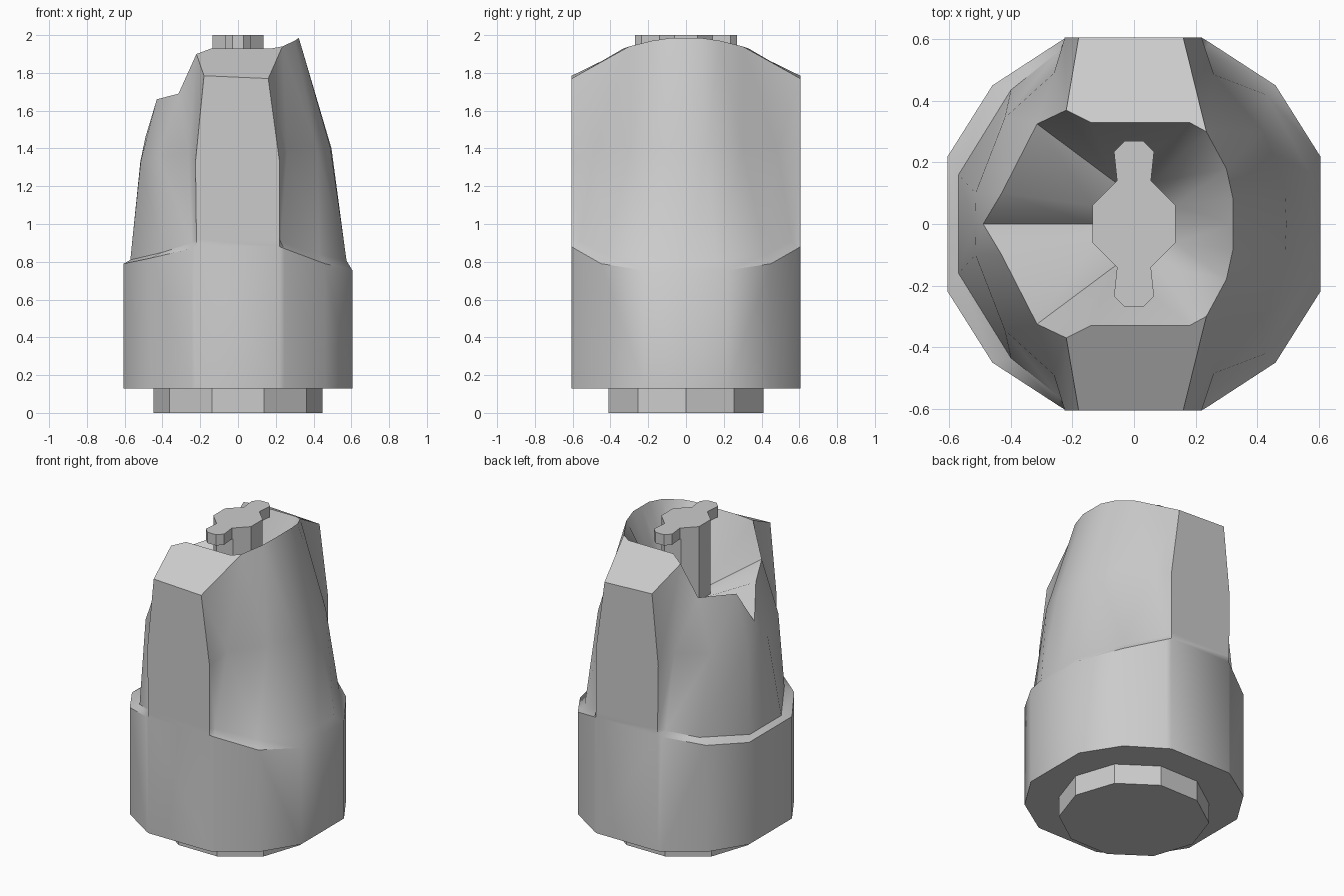
import bpy, bmesh, math
from mathutils import Vector

if "Cube" in bpy.data.objects:
    bpy.data.objects.remove(bpy.data.objects["Cube"])


def make(name, bm, angle=40):
    bmesh.ops.remove_doubles(bm, verts=bm.verts[:], dist=0.0005)
    bmesh.ops.recalc_face_normals(bm, faces=bm.faces[:])
    me = bpy.data.meshes.new(name)
    bm.to_mesh(me)
    bm.free()
    ob = bpy.data.objects.new(name, me)
    bpy.context.collection.objects.link(ob)
    bpy.ops.object.select_all(action='DESELECT')
    ob.select_set(True)
    bpy.context.view_layer.objects.active = ob
    bpy.ops.object.shade_smooth_by_angle(angle=math.radians(angle))
    return ob


def prism(name, outline, z0, z1):
    bm = bmesh.new()
    f = bm.faces.new([bm.verts.new((x, y, z0)) for x, y in outline])
    r = bmesh.ops.extrude_face_region(bm, geom=[f])
    for v in r['geom']:
        if isinstance(v, bmesh.types.BMVert):
            v.co.z = z1
    if not any(abs(q.calc_center_median().z - z0) < 1e-5 for q in bm.faces):
        bm.faces.new([v for v in bm.verts if abs(v.co.z - z0) < 1e-5])
    return make(name, bm, 30)


# Body: half rings from the +x side round the back lug to the -x side
outline = [(.605, 0), (.605, .22), (.46, .45), (.245, .59), (.22, .605),
           (-.22, .605), (-.245, .59), (-.46, .45), (-.605, .22), (-.605, 0)]
rim_z = [.755, .755, .79, .87, .88, .88, .87, .82, .79, .79]
rings = [
    [(x, y, .13) for x, y in outline],
    [(x, y, z) for (x, y), z in zip(outline, rim_z)],
    # foot of the tapered shells
    [(.575, 0, .8), (.575, .16, .805), (.43, .42, .84), (.228, .56, .91), (.22, .605, .92),
     (-.22, .605, .92), (-.245, .56, .9), (-.40, .435, .85), (-.57, .16, .81), (-.57, 0, .81)],
    # middle
    [(.495, 0, 1.4), (.49, .11, 1.4), (.42, .30, 1.4), (.26, .485, 1.39), (.22, .605, 1.33),
     (-.225, .605, 1.33), (-.26, .49, 1.38), (-.42, .345, 1.36), (-.515, .10, 1.33), (-.517, 0, 1.33)],
    # rim
    [(.322, 0, 1.985), (.322, .08, 1.985), (.30, .18, 1.97), (.235, .30, 1.94), (.16, .605, 1.77),
     (-.18, .605, 1.785), (-.22, .37, 1.9), (-.315, .325, 1.69), (-.43, .10, 1.66), (-.49, 0, 1.46)],
]
bm = bmesh.new()
for side in (1, -1):
    R = [[bm.verts.new((x, y * side, z)) for x, y, z in ring] for ring in rings]
    for lo, hi in zip(R, R[1:]):
        for i in range(9):
            bm.faces.new((lo[i], lo[i + 1], hi[i + 1], hi[i]))
    bm.faces.new(R[0])
    # Lug top and the funnel down to the post
    A, B, C, D, E, F, G, H, I, J = R[-1]
    P, Q = [bm.verts.new((x, .33 * side, 1.93)) for x in (.18, -.14)]
    o = [bm.verts.new((x, y * side, 1.52)) for x, y in
         ((.135, 0), (.135, .06), (.06, .135), (-.06, .135), (-.135, .06), (-.135, 0))]
    for f in ((D, E, F, G, Q, P), (A, B, o[1], o[0]), (B, C, o[1]), (C, D, o[2], o[1]),
              (D, P, o[2]), (P, Q, o[3], o[2]), (Q, G, o[3]), (G, H, o[3]),
              (H, I, o[4], o[3]), (I, J, o[5], o[4])):
        bm.faces.new(f)
make("nozzle_body", bm)

# Base disc
prism("base_disc", [(.447 * math.cos(i * math.pi / 5), .431 * math.sin(i * math.pi / 5))
                    for i in range(10)], 0, .135)

# Central post
prism("center_post", [(.135, .06), (.06, .135), (-.06, .135), (-.135, .06),
                      (-.135, -.06), (-.06, -.135), (.06, -.135), (.135, -.06)], 1.5, 1.95)

# Key-shaped cap with two arms
q = [(.135, .06), (.055, .14), (.065, .235), (.03, .27)]
key = q + [(-x, y) for x, y in q[::-1]]
key += [(-x, -y) for x, y in key]
prism("post_cap", key, 1.93, 2.0)
